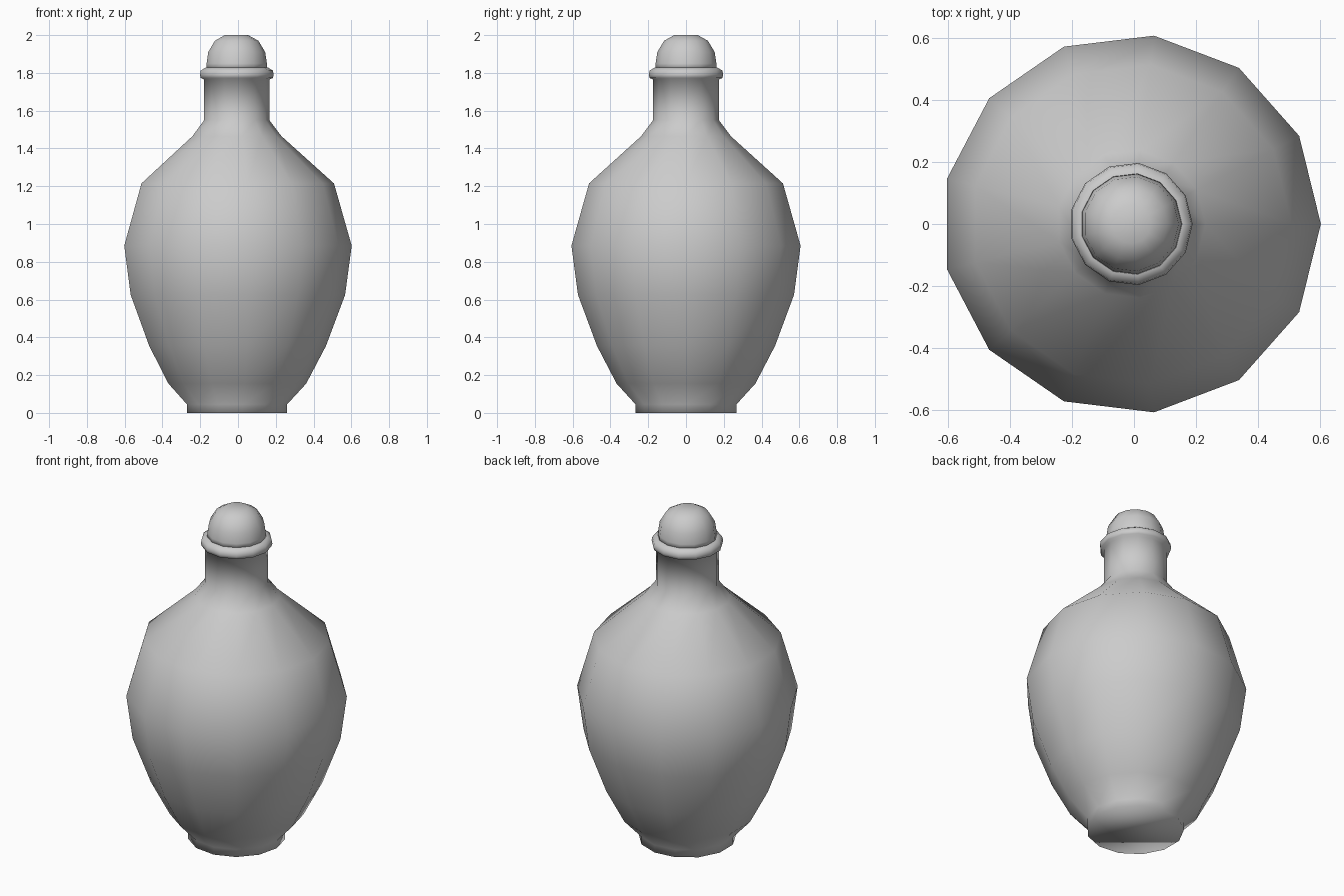
import bpy, bmesh
from math import cos, sin, tau

if "Cube" in bpy.data.objects:
    bpy.data.objects.remove(bpy.data.objects["Cube"])

SIDES = 13
OFFSET = -0.009  # keeps the odd-sided body centred on x


def lathe(name, profile):
    """Revolve (radius, z) points around the vertical axis and close both ends."""
    bm = bmesh.new()
    rings = [[bm.verts.new((OFFSET + r * cos(tau * i / SIDES), r * sin(tau * i / SIDES), z))
              for i in range(SIDES)] for r, z in profile]
    for low, high in zip(rings, rings[1:]):
        for i in range(SIDES):
            j = (i + 1) % SIDES
            bm.faces.new((low[i], low[j], high[j], high[i]))
    bm.faces.new(rings[0][::-1])
    bm.faces.new(rings[-1])
    for f in bm.faces:
        f.smooth = True
    mesh = bpy.data.meshes.new(name)
    bm.to_mesh(mesh)
    bm.free()
    ob = bpy.data.objects.new(name, mesh)
    bpy.context.collection.objects.link(ob)
    return ob


# Foot, belly, shoulder, neck and lip
lathe("bottle", [
    (0.269, 0), (0.269, 0.045), (0.37, 0.155), (0.475, 0.355), (0.576, 0.625),
    (0.611, 0.885), (0.517, 1.215), (0.239, 1.465), (0.175, 1.55),
    (0.175, 1.765), (0.194, 1.773), (0.198, 1.79), (0.194, 1.812), (0.168, 1.828)])

# Domed stopper
lathe("stopper", [
    (0.164, 1.82), (0.162, 1.85), (0.153, 1.91), (0.117, 1.97), (0.063, 2.0)])
